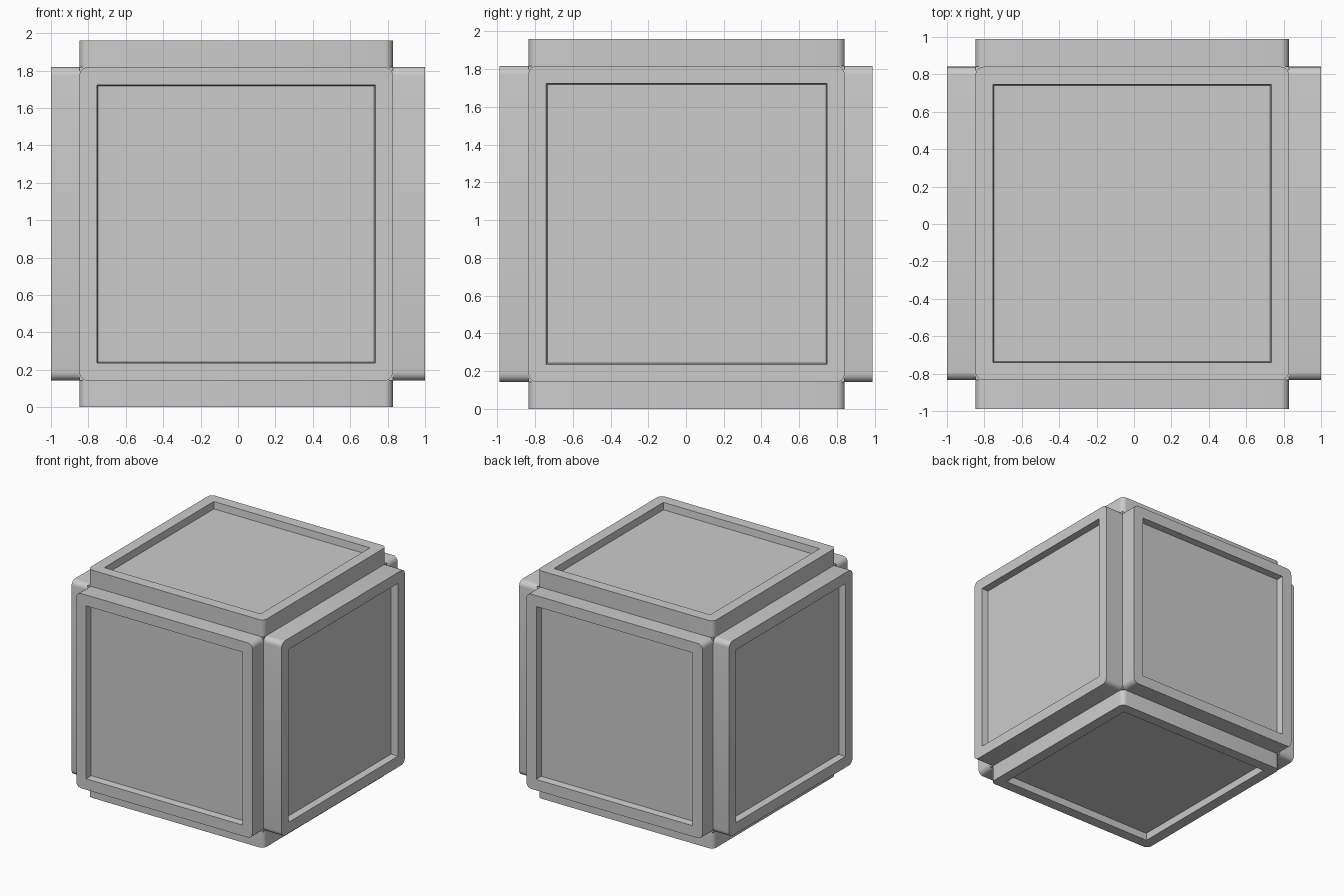
import bpy, bmesh
from math import cos, sin, pi
from mathutils import Vector

if "Cube" in bpy.data.objects:
    bpy.data.objects.remove(bpy.data.objects["Cube"])

CENTRE = Vector((-0.01, 0.003, 0.98))
HALF = 0.838      # half width of core and panels
INNER = 0.744     # half width of recess
RADIUS = 0.045    # panel corner rounding
DEPTH = 0.06      # recess depth


def make_object(name, bm):
    bmesh.ops.recalc_face_normals(bm, faces=bm.faces)
    mesh = bpy.data.meshes.new(name)
    bm.to_mesh(mesh)
    bm.free()
    obj = bpy.data.objects.new(name, mesh)
    bpy.context.collection.objects.link(obj)
    return obj


def outline(half, radius, steps):
    """Rounded square, equal vertex count per corner."""
    pts = []
    for k in range(4):
        a0 = k * pi / 2
        sx = 1 if k in (0, 3) else -1
        sy = 1 if k in (0, 1) else -1
        for i in range(steps + 1):
            a = a0 + i / steps * pi / 2
            pts.append((sx * (half - radius) + radius * cos(a),
                        sy * (half - radius) + radius * sin(a)))
    return pts


def panel(name, normal, outer):
    """Raised framed panel; outer is the world coordinate of its rim."""
    normal = Vector(normal)
    axis = max(range(3), key=lambda i: abs(normal[i]))
    u = Vector([1 if i == (axis + 1) % 3 else 0 for i in range(3)])
    v = normal.cross(u)
    height = abs(outer - CENTRE[axis])
    bm = bmesh.new()

    def ring(pts, h):
        return [bm.verts.new(CENTRE + u * a + v * b + normal * h) for a, b in pts]

    steps = 5
    n = steps + 1
    round_pts = outline(HALF, RADIUS, steps)
    base = ring(round_pts, HALF)
    rim = ring(round_pts, height)
    square = [(1, 1), (-1, 1), (-1, -1), (1, -1)]
    lip = ring([(a * INNER, b * INNER) for a, b in square], height)
    floor = ring([(a * (INNER - 0.006), b * (INNER - 0.006)) for a, b in square],
                 height - DEPTH)
    count = len(base)
    # outer walls
    for i in range(count):
        j = (i + 1) % count
        bm.faces.new((base[i], base[j], rim[j], rim[i]))
    # flat rim, recess walls
    for k in range(4):
        m = (k + 1) % 4
        for i in range(steps):
            bm.faces.new((rim[k * n + i], rim[k * n + i + 1], lip[k]))
        bm.faces.new((rim[k * n + steps], rim[m * n], lip[m], lip[k]))
        bm.faces.new((lip[k], lip[m], floor[m], floor[k]))
    bm.faces.new(floor)
    bm.faces.new(base)
    obj = make_object(name, bm)
    bpy.ops.object.select_all(action='DESELECT')
    bpy.context.view_layer.objects.active = obj
    obj.select_set(True)
    bpy.ops.object.shade_smooth_by_angle(angle=0.6)


# Inner cube
bm = bmesh.new()
bmesh.ops.create_cube(bm, size=2 * HALF)
bmesh.ops.translate(bm, verts=bm.verts, vec=CENTRE)
make_object("core", bm)

# One framed panel on each side
for name, normal, outer in (
        ("front_panel", (0, -1, 0), -0.988), ("back_panel", (0, 1, 0), 0.988),
        ("left_panel", (-1, 0, 0), -1.0), ("right_panel", (1, 0, 0), 1.0),
        ("bottom_panel", (0, 0, -1), 0.0), ("top_panel", (0, 0, 1), 1.96)):
    panel(name, normal, outer)
